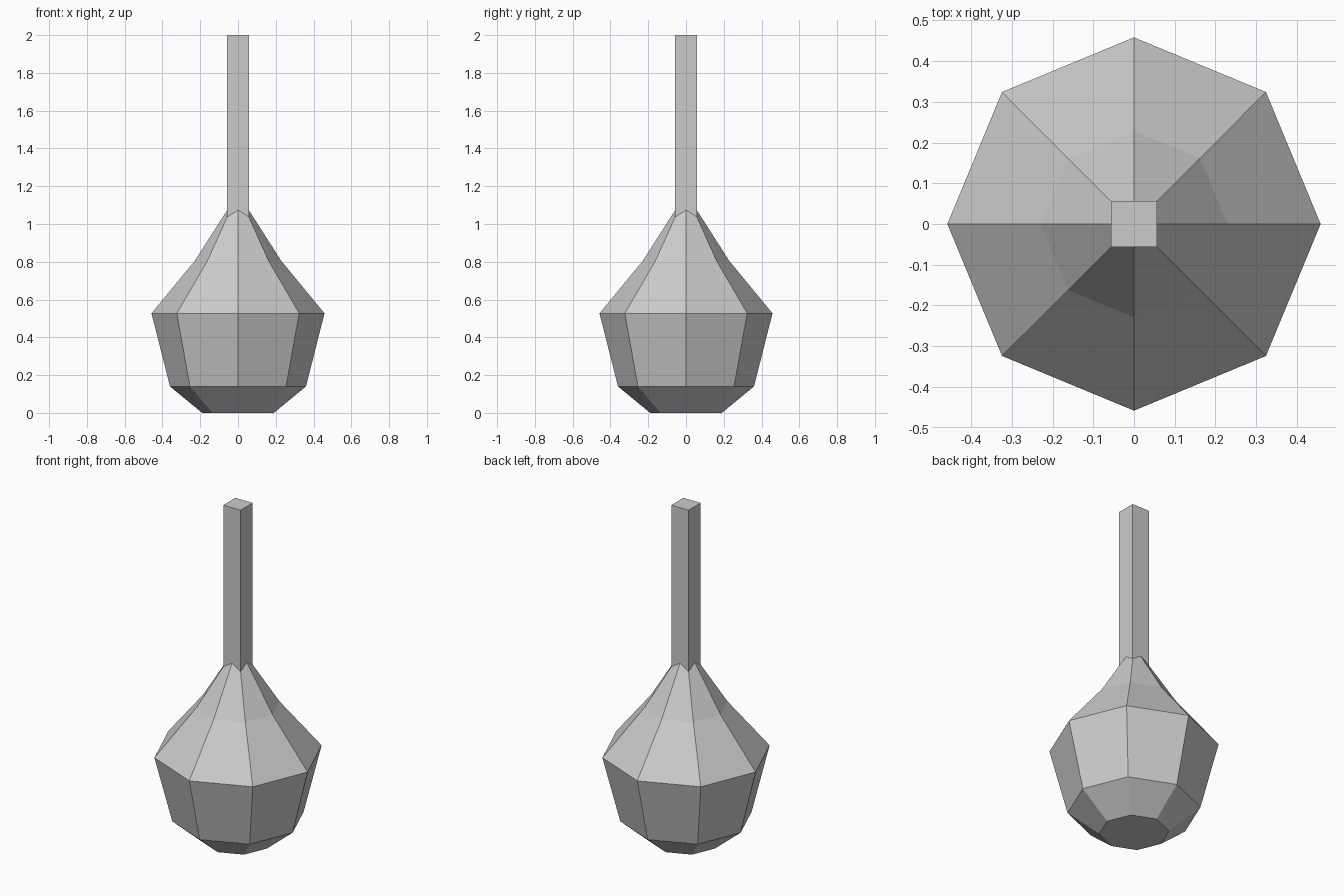
import bpy, bmesh, math

if "Cube" in bpy.data.objects:
    bpy.data.objects.remove(bpy.data.objects["Cube"])

grey = bpy.data.materials.new("plain_grey")
grey.diffuse_color = (0.6, 0.6, 0.6, 1)
grey.use_nodes = True
grey.node_tree.nodes["Principled BSDF"].inputs["Base Color"].default_value = grey.diffuse_color


def loft(name, profile, sides, turn=0.0):
    """Stack rings of (radius, height) into a closed faceted solid."""
    bm = bmesh.new()
    rings = []
    for r, z in profile:
        angles = [turn + 2 * math.pi * i / sides for i in range(sides)]
        rings.append([bm.verts.new((r * math.cos(a), r * math.sin(a), z)) for a in angles])
    for low, high in zip(rings, rings[1:]):
        for i in range(sides):
            j = (i + 1) % sides
            bm.faces.new((low[i], low[j], high[j], high[i]))
    bm.faces.new(rings[0][::-1])
    bm.faces.new(rings[-1])
    mesh = bpy.data.meshes.new(name)
    bm.to_mesh(mesh)
    bm.free()
    mesh.materials.append(grey)
    obj = bpy.data.objects.new(name, mesh)
    bpy.context.collection.objects.link(obj)
    return obj


# Eight-sided bulb, tapering to a point hidden inside the handle
loft("bulb", [(0.19, 0), (0.36, 0.14), (0.458, 0.527), (0.229, 0.805), (0.05, 1.085)], 8)

# Square upright handle
loft("handle", [(0.057 * math.sqrt(2), 1.0), (0.057 * math.sqrt(2), 2.0)], 4, math.pi / 4)
